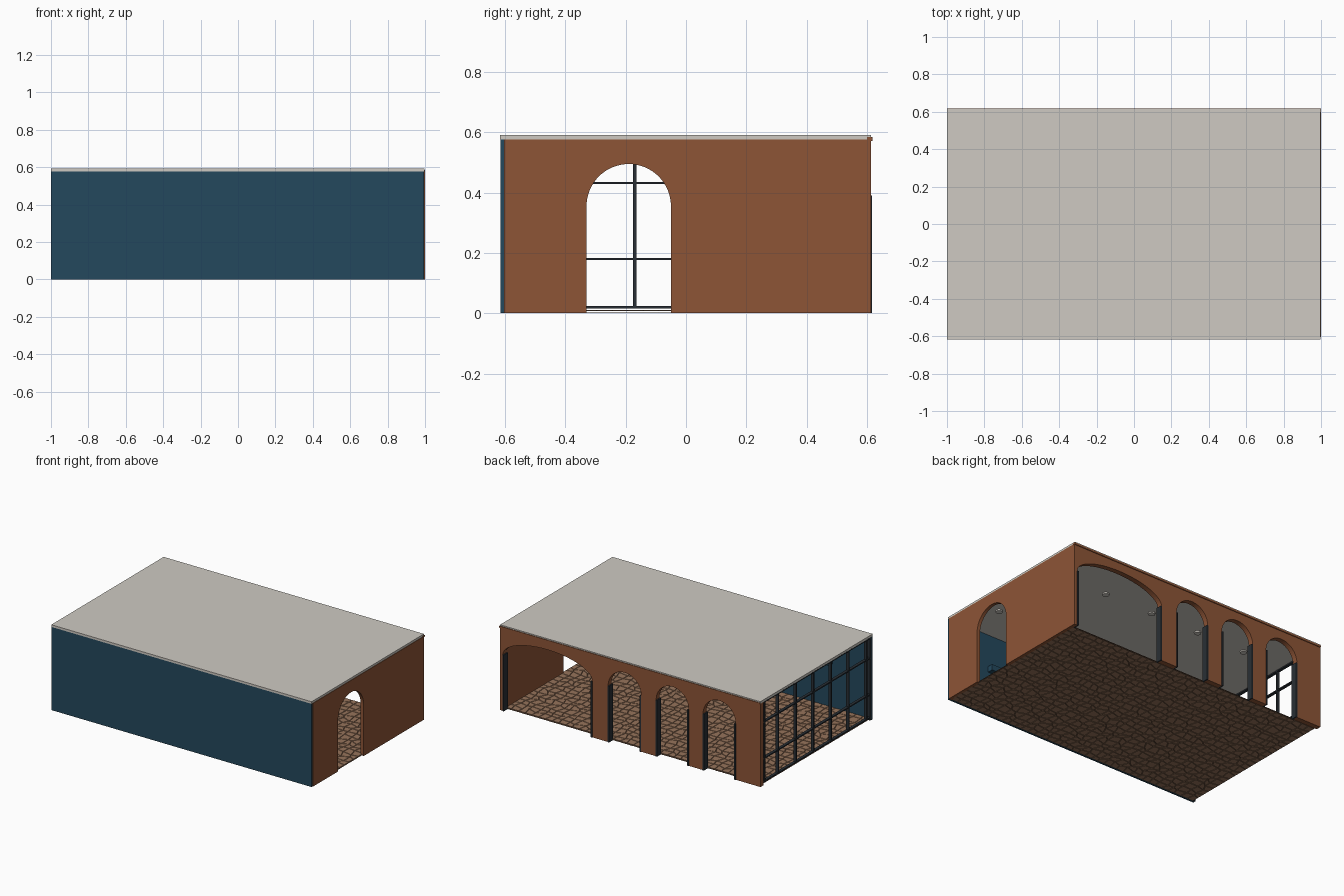
import bpy, bmesh, math, random
from mathutils import Vector

random.seed(4)
if "Cube" in bpy.data.objects:
    bpy.data.objects.remove(bpy.data.objects["Cube"], do_unlink=True)


def material(name, rgb):
    mat = bpy.data.materials.new(name)
    mat.use_nodes = True
    col = (*rgb, 1.0)
    mat.diffuse_color = col
    mat.node_tree.nodes["Principled BSDF"].inputs["Base Color"].default_value = col
    return mat


BRICK = material("terracotta", (0.27, 0.09, 0.037))
BLUE = material("deep blue", (0.017, 0.065, 0.11))
PLASTER = material("pale plaster", (0.62, 0.59, 0.54))
STEEL = material("dark steel", (0.022, 0.028, 0.035))
STONE = material("tan stone", (0.31, 0.175, 0.105))
GROUT = material("brown grout", (0.2, 0.11, 0.065))


def finish(name, bm, *mats):
    bmesh.ops.recalc_face_normals(bm, faces=bm.faces)
    mesh = bpy.data.meshes.new(name)
    bm.to_mesh(mesh)
    bm.free()
    for mat in mats:
        mesh.materials.append(mat)
    obj = bpy.data.objects.new(name, mesh)
    bpy.context.collection.objects.link(obj)
    return obj


def box(name, mat, x, y, z):
    """Box spanning the given (low, high) ranges."""
    bm = bmesh.new()
    bmesh.ops.create_cube(bm, size=1)
    for v in bm.verts:
        v.co = [r[0] + (c + 0.5) * (r[1] - r[0]) for c, r in zip(v.co, (x, y, z))]
    return finish(name, bm, mat)


def arched_wall(name, span, top, arches, place, depth):
    """Wall outline with arched doorways (low, high, spring, rise), extruded by depth."""
    pts = [(span[0], 0)]
    for low, high, spring, rise in arches:
        mid, half = (low + high) / 2, (high - low) / 2
        pts.append((low, 0))
        for i in range(33):
            a = math.pi * (1 - i / 32)
            pts.append((mid + half * math.cos(a), spring + rise * math.sin(a)))
        pts.append((high, 0))
    pts += [(span[1], 0), (span[1], top), (span[0], top)]
    bm = bmesh.new()
    face = bm.faces.new([bm.verts.new(place(u, w)) for u, w in pts])
    res = bmesh.ops.extrude_face_region(bm, geom=[face])
    for v in res["geom"]:
        if isinstance(v, bmesh.types.BMVert):
            v.co += Vector(depth)
    return finish(name, bm, BRICK)


TOP = 0.577
BACK = 0.577

# Roof and front wall
box("roof", PLASTER, (-1, 0.996), (-0.617, 0.614), (TOP, 0.592))
box("front_wall", BLUE, (-1, 0.994), (-0.616, -0.604), (0, TOP))
box("wall_shelf", BLUE, (-0.7, 0.68), (-0.605, -0.565), (0.31, 0.35))

# Right wall with one doorway
arched_wall("right_wall", (-0.604, BACK), TOP, [(-0.33, -0.05, 0.355, 0.14)],
            lambda u, w: (0.976, u, w), (0.023, 0, 0))

# Back arcade: one wide arch and three narrow ones
SPRING = 0.39
arches = [(-0.81, -0.56), (-0.45, -0.2), (-0.085, 0.168), (0.29, 0.975)]
arched_wall("back_arcade", (-1, 0.999), TOP, [(a, b, SPRING, 0.125) for a, b in arches],
            lambda u, w: (u, BACK, w), (0, 0.036, 0))
box("back_cornice", BRICK, (-1, 1), (0.6, 0.618), (0.572, 0.584))

# Steel plates lining the arch jambs
for i, (a, b) in enumerate(arches):
    box(f"jamb_plate_low_{i}", STEEL, (a - 0.001, a + 0.009), (0.572, 0.617), (0, SPRING))
    box(f"jamb_plate_high_{i}", STEEL, (b - 0.009, b + 0.001), (0.572, 0.617), (0, SPRING))

# Open steel window grid on the left end of the hall
XG = (-0.998, -0.978)
for i in range(7):
    y = 0.568 - 0.006 if i == 6 else -0.556 + 0.193 * i
    box(f"mullion_{i}", STEEL, XG, (y - 0.005, y + 0.005), (0.015, TOP))
box("mullion_end", STEEL, XG, (-0.604, -0.592), (0, TOP))
for i, z in enumerate((0.02, 0.18, 0.432, 0.571)):
    box(f"transom_{i}", STEEL, XG, (-0.604, BACK), (z - 0.004, z + 0.004))

# Cobbled floor: jittered stones with sunken joints on both sides
def cobbles(name, z, up):
    bm = bmesh.new()
    nx, ny = 38, 23
    bmesh.ops.create_grid(bm, x_segments=nx, y_segments=ny, size=1)
    for v in bm.verts:
        inner = abs(v.co.x) < 0.99 and abs(v.co.y) < 0.99
        jx, jy = (random.uniform(-0.016, 0.016) for _ in range(2)) if inner else (0, 0)
        v.co = (v.co.x * 0.987 + jx, -0.014 + v.co.y * 0.59 + jy, 0)
    stones = list(bm.faces)
    bmesh.ops.inset_individual(bm, faces=stones, thickness=0.004, depth=0.003)
    tops = set(stones)
    for f in bm.faces:
        f.material_index = 0 if f in tops else 1
    for v in bm.verts:
        v.co.z = z + (v.co.z if up else -v.co.z)
    if not up:
        bmesh.ops.reverse_faces(bm, faces=bm.faces)
    mesh = bpy.data.meshes.new(name)
    bm.to_mesh(mesh)
    bm.free()
    mesh.materials.append(STONE)
    mesh.materials.append(GROUT)
    bpy.context.collection.objects.link(bpy.data.objects.new(name, mesh))


cobbles("floor_top", 0.007, True)
cobbles("floor_underside", 0.003, False)

# Round ceiling lamps in two rows
for row, y in enumerate((0.26, -0.33)):
    for i in range(5):
        bpy.ops.mesh.primitive_cylinder_add(vertices=24, radius=0.022, depth=0.01,
                                            location=(0.82 - 0.373 * i, y, TOP - 0.004))
        lamp = bpy.context.object
        lamp.name = f"ceiling_lamp_{row}_{i}"
        lamp.data.materials.append(PLASTER)
        bpy.ops.object.shade_smooth_by_angle()
